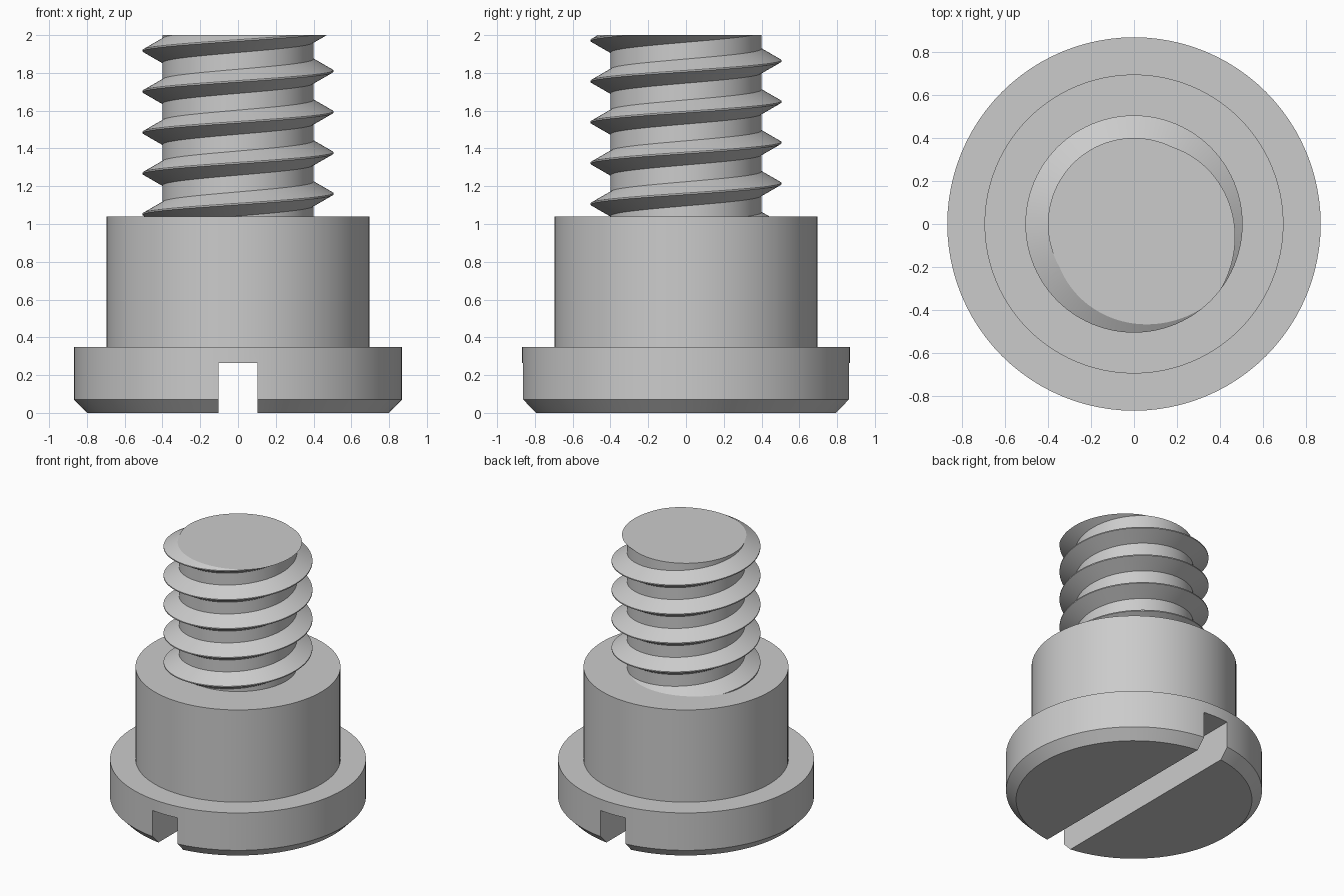
import bpy, bmesh
from math import cos, sin, pi, floor, radians

cube = bpy.data.objects.get("Cube")
if cube:
    bpy.data.objects.remove(cube)

SEGMENTS = 96
TOP, SHOULDER_TOP = 2.0, 1.04

steel = bpy.data.materials.new("grey steel")
steel.use_nodes = True
GREY = (0.6, 0.6, 0.6, 1)
steel.diffuse_color = GREY
steel.node_tree.nodes["Principled BSDF"].inputs["Base Color"].default_value = GREY


def finish(bm, name):
    """Turn a bmesh into a linked object with the steel material."""
    bmesh.ops.recalc_face_normals(bm, faces=bm.faces)
    mesh = bpy.data.meshes.new(name)
    bm.to_mesh(mesh)
    bm.free()
    mesh.materials.append(steel)
    obj = bpy.data.objects.new(name, mesh)
    bpy.context.collection.objects.link(obj)
    return obj


def activate(obj):
    bpy.ops.object.select_all(action='DESELECT')
    obj.select_set(True)
    bpy.context.view_layer.objects.active = obj


def smooth(obj, angle):
    activate(obj)
    bpy.ops.object.shade_smooth_by_angle(angle=radians(angle))


# Head and shoulder: one turned profile (radius, height)
profile = [(0.8, 0), (0.868, 0.07), (0.868, 0.35), (0.695, 0.35), (0.695, SHOULDER_TOP)]
bm = bmesh.new()
rings = [[bm.verts.new((r * cos(2 * pi * i / SEGMENTS), r * sin(2 * pi * i / SEGMENTS), z))
          for i in range(SEGMENTS)] for r, z in profile]
for low, high in zip(rings, rings[1:]):
    for i in range(SEGMENTS):
        n = (i + 1) % SEGMENTS
        bm.faces.new((low[i], low[n], high[n], high[i]))
bm.faces.new(rings[0])
bm.faces.new(rings[-1])
body = finish(bm, "head_and_shoulder")

# Screwdriver slot across the underside of the head
bm = bmesh.new()
bmesh.ops.create_cube(bm, size=1)
bmesh.ops.scale(bm, vec=(0.205, 2.4, 0.53), verts=bm.verts)
cutter = finish(bm, "slot_cutter")
cutter.hide_render = True
cut = body.modifiers.new("slot", 'BOOLEAN')
cut.operation = 'DIFFERENCE'
cut.solver = 'EXACT'
cut.object = cutter
activate(body)
bpy.ops.object.modifier_apply(modifier=cut.name)
bpy.data.objects.remove(cutter)
smooth(body, 25)

# Threaded shank: V-shaped tooth repeated up each column, rising one pitch per turn
PITCH, CREST_Z = 0.2165, 1.16
ROOT, CREST = 0.4, 0.505
tooth = [(ROOT, -0.064), (CREST, -0.004), (CREST, 0.004), (ROOT, 0.064)]
TURNS = 8
bm = bmesh.new()
columns = []
for i in range(SEGMENTS):
    a = 2 * pi * i / SEGMENTS
    columns.append([bm.verts.new((r * cos(a), r * sin(a),
                                  CREST_Z + PITCH * (t - 2 + i / SEGMENTS) + dz))
                    for t in range(TURNS) for r, dz in tooth])
for i in range(SEGMENTS):
    here = columns[i]
    # the last column meets the first one, a full pitch higher
    there = columns[i + 1] if i + 1 < SEGMENTS else columns[0][len(tooth):]
    for j in range(min(len(here), len(there)) - 1):
        bm.faces.new((here[j], there[j], there[j + 1], here[j + 1]))

# Trim both ends flat and cap them
for z, direction in ((TOP, 1), (SHOULDER_TOP - 0.02, -1)):
    bmesh.ops.bisect_plane(bm, geom=bm.verts[:] + bm.edges[:] + bm.faces[:], dist=1e-6,
                           plane_co=(0, 0, z), plane_no=(0, 0, direction), clear_outer=True)
bmesh.ops.holes_fill(bm, edges=[e for e in bm.edges if e.is_boundary], sides=0)
shank = finish(bm, "threaded_shank")
smooth(shank, 25)
